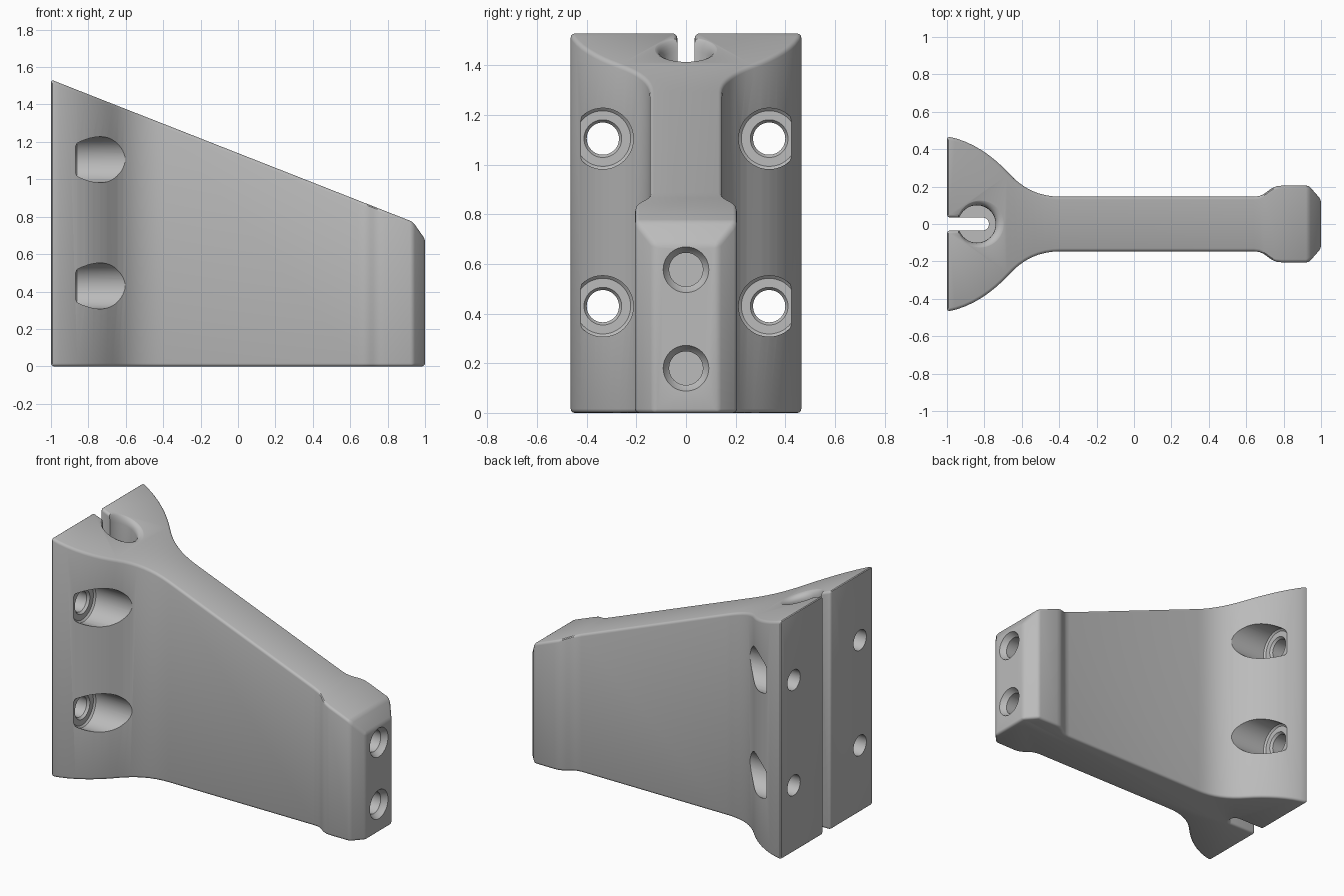
import bpy, bmesh, math
from mathutils import Vector
from mathutils.geometry import interpolate_bezier

cube = bpy.data.objects.get("Cube")
if cube:
    bpy.data.objects.remove(cube, do_unlink=True)

grey = bpy.data.materials.new("plain grey")
grey.use_nodes = True
colour = (0.5, 0.5, 0.5, 1)
grey.diffuse_color = colour
grey.node_tree.nodes["Principled BSDF"].inputs["Base Color"].default_value = colour


def make_object(name, bm):
    bmesh.ops.recalc_face_normals(bm, faces=bm.faces[:])
    mesh = bpy.data.meshes.new(name)
    bm.to_mesh(mesh)
    bm.free()
    mesh.materials.append(grey)
    obj = bpy.data.objects.new(name, mesh)
    bpy.context.collection.objects.link(obj)
    return obj


def loft(name, rings):
    """Closed solid skinned through a list of equal rings of points."""
    bm = bmesh.new()
    rows = [[bm.verts.new(p) for p in ring] for ring in rings]
    n = len(rows[0])
    for a, b in zip(rows, rows[1:]):
        for i in range(n):
            j = (i + 1) % n
            bm.faces.new((a[i], a[j], b[j], b[i]))
    bm.faces.new(rows[0])
    bm.faces.new(rows[-1])
    return make_object(name, bm)


ANGLES = [2 * math.pi * i / 48 for i in range(48)]


def lathe_x(name, y, z, profile):
    """Turned shape along x; profile holds (x, radius) pairs."""
    return loft(name, [[(x, y + r * math.cos(a), z + r * math.sin(a)) for a in ANGLES]
                       for x, r in profile])


def curve(p, p_dir, q, q_dir, count):
    p, q = Vector(p), Vector(q)
    return interpolate_bezier(p, p + Vector(p_dir), q - Vector(q_dir), q, count)


def slope(x):
    return 1.525 - 0.393 * (x + 0.98)


# Half outline: slot, flared mounting foot, thin web, thickened tip
SLOT = 0.035
half = [Vector((-0.81 + SLOT * math.cos(a), SLOT * math.sin(a)))
        for a in [math.pi / 20 * (2 * i + 1) for i in range(5)]]
half += [Vector((-0.81, SLOT)), Vector((-1, SLOT))]
half += curve((-1, 0.468), (0.13, -0.02), (-0.67, 0.272), (0.08, -0.088), 9)
half += curve((-0.67, 0.272), (0.075, -0.082), (-0.39, 0.146), (0.12, 0), 9)[1:]
half += curve((0.64, 0.146), (0.075, 0), (0.79, 0.205), (0.075, 0), 8)
half += [Vector((0.935, 0.205)), Vector((1, 0.13))]
outline = half + [Vector((p.x, -p.y)) for p in reversed(half)]

# Bracket body with sloping top and chamfered tip
bm = bmesh.new()
low = [bm.verts.new((p.x, p.y, 0)) for p in outline]
high = [bm.verts.new((p.x, p.y, 0.68 if p.x > 0.99 else slope(p.x))) for p in outline]
n = len(outline)
for i in range(n):
    j = (i + 1) % n
    bm.faces.new((low[i], low[j], high[j], high[i]))
bm.faces.new(low)
top = bm.faces.new(high)
shoulders = [v for v in high if 0.93 < v.co.x < 0.94]
bmesh.utils.face_split(top, shoulders[0], shoulders[1])
bmesh.ops.recalc_face_normals(bm, faces=bm.faces[:])
sharp = [e for e in bm.edges if e.calc_face_angle(0) > math.radians(28)]
bmesh.ops.bevel(bm, geom=sharp, offset=0.016, offset_type='OFFSET', segments=3,
                profile=0.5, affect='EDGES', clamp_overlap=False)
body = make_object("bracket_body", bm)

cutters = []
# Screw pockets beside the web, through the foot
for side in (-1, 1):
    for z in (0.43, 1.105):
        cutters.append(lathe_x("screw_pocket_cutter", side * 0.335, z,
                               [(-1.1, 0.065), (-0.885, 0.065), (-0.87, 0.076),
                                (-0.87, 0.112), (-0.86, 0.123), (-0.4, 0.123)]))
# Blind holes in the tip
for z in (0.18, 0.577):
    cutters.append(lathe_x("tip_hole_cutter", 0, z,
                           [(0.8, 0.068), (0.965, 0.068), (0.975, 0.078),
                            (1, 0.092), (1.05, 0.092)]))

# Rounded recess sunk into the sloping top
rings = [[(-0.84 + 0.1 * math.cos(a), 0.1 * math.sin(a), 1.3) for a in ANGLES]]
for i in range(6):
    t = math.pi / 2 * i / 5
    flare = 1 - math.cos(t)
    r, cx = 0.1 + 0.035 * flare, -0.84 + 0.025 * flare
    rings.append([(cx + r * math.cos(a), r * math.sin(a),
                   slope(cx + r * math.cos(a)) - 0.05 * (1 - math.sin(t)) + 0.002)
                  for a in ANGLES])
rings.append([(x, y, 1.7) for x, y, z in rings[-1]])
cutters.append(loft("top_recess_cutter", rings))

# Cut the holes, then discard the cutters
bpy.context.view_layer.objects.active = body
for cutter in cutters:
    cutter.hide_render = True
    mod = body.modifiers.new("cut", 'BOOLEAN')
    mod.operation = 'DIFFERENCE'
    mod.solver = 'EXACT'
    mod.object = cutter
    bpy.ops.object.modifier_apply(modifier=mod.name)
for cutter in cutters:
    bpy.data.objects.remove(cutter, do_unlink=True)

for obj in bpy.context.selected_objects:
    obj.select_set(False)
body.select_set(True)
bpy.ops.object.shade_smooth_by_angle(angle=math.radians(32))
